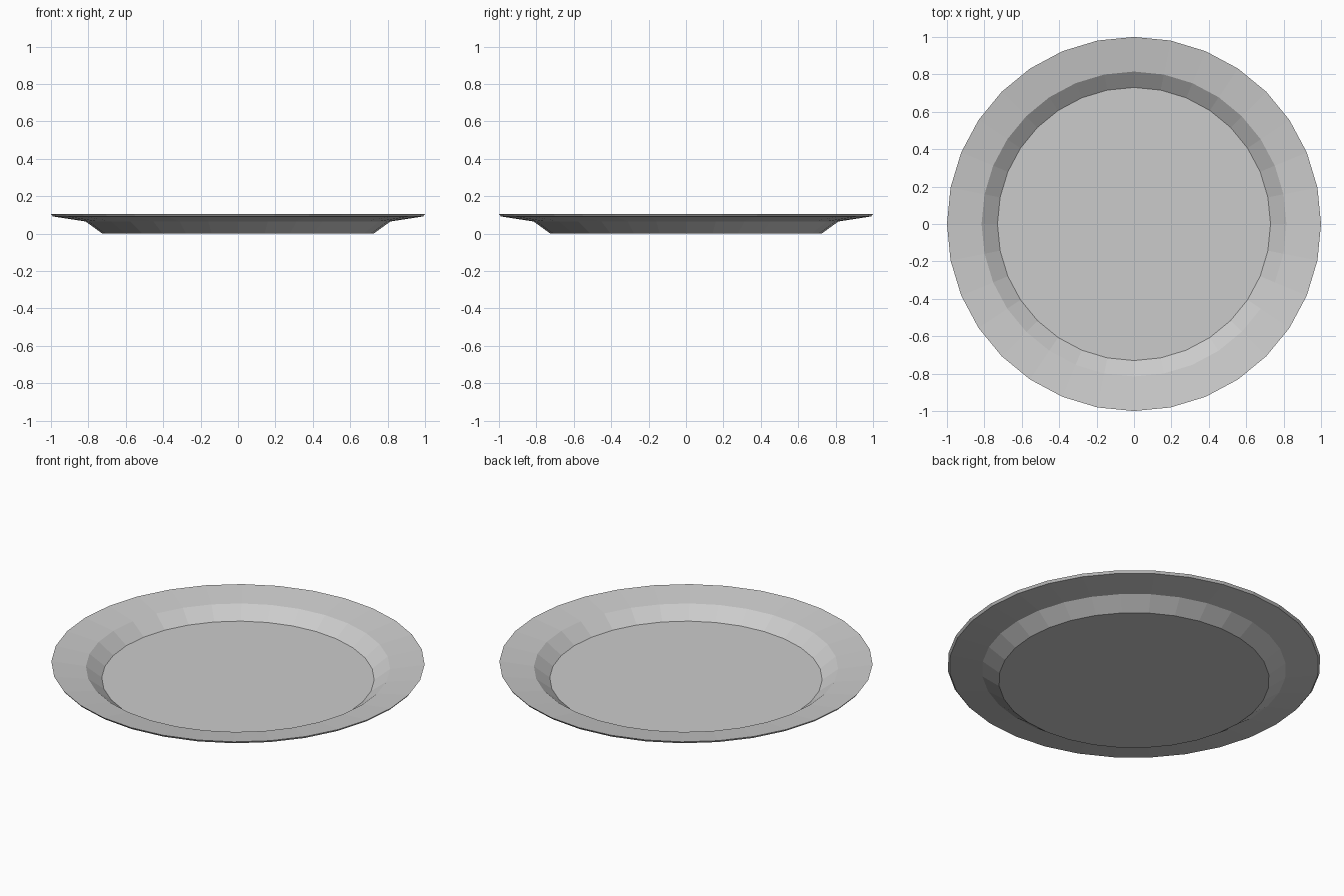
import bpy, bmesh
from math import cos, sin, pi

if "Cube" in bpy.data.objects:
    bpy.data.objects.remove(bpy.data.objects["Cube"])

SIDES = 32
# Closed plate section (radius, height): underside outwards, rim, then inside back
PROFILE = [(0.725, 0.0), (0.815, 0.065), (0.99, 0.092),
           (1.0, 0.105), (0.815, 0.077), (0.73, 0.012)]

bm = bmesh.new()
rings = [[bm.verts.new((r * cos(2 * pi * i / SIDES), r * sin(2 * pi * i / SIDES), z))
          for i in range(SIDES)] for r, z in PROFILE]

# Walls between neighbouring rings
for a, b in zip(rings, rings[1:]):
    for i in range(SIDES):
        j = (i + 1) % SIDES
        bm.faces.new((a[i], a[j], b[j], b[i]))

# Flat base and flat inner floor
bm.faces.new(rings[0][::-1])
bm.faces.new(rings[-1])
bmesh.ops.recalc_face_normals(bm, faces=bm.faces)

mesh = bpy.data.meshes.new("plate")
bm.to_mesh(mesh)
bm.free()
plate = bpy.data.objects.new("plate", mesh)
bpy.context.collection.objects.link(plate)
